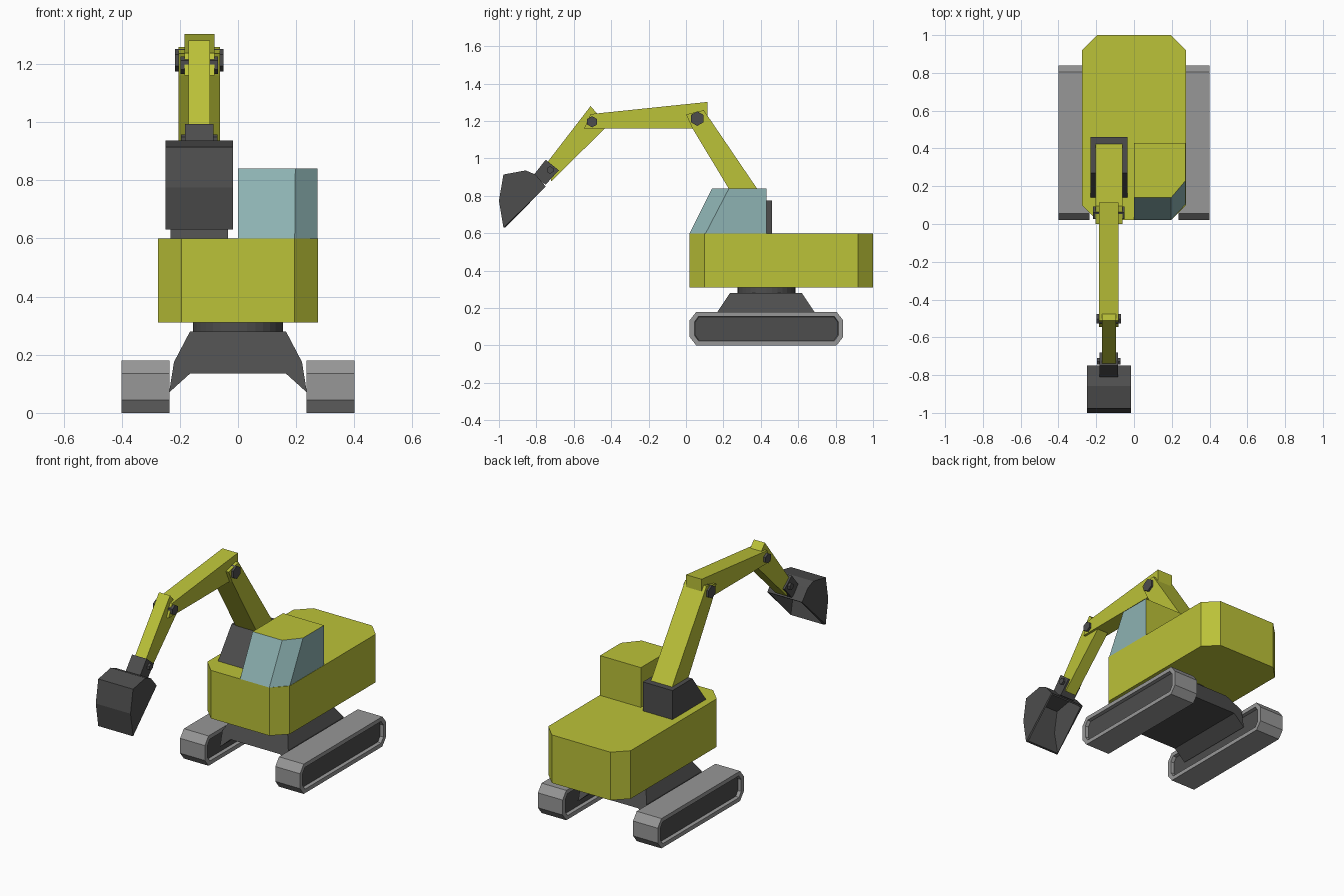
import bpy, bmesh, math

if "Cube" in bpy.data.objects:
    bpy.data.objects.remove(bpy.data.objects["Cube"], do_unlink=True)


def material(name, rgb):
    m = bpy.data.materials.new(name)
    m.use_nodes = True
    m.diffuse_color = (*rgb, 1)
    m.node_tree.nodes["Principled BSDF"].inputs["Base Color"].default_value = (*rgb, 1)
    return m


YELLOW = material("lime_yellow_paint", (0.50, 0.54, 0.04))
GLASS = material("blue_glass", (0.27, 0.45, 0.45))
GREY = material("track_grey", (0.31, 0.31, 0.31))
DARK = material("dark_metal", (0.075, 0.075, 0.075))


def loft(name, ring_a, ring_b, mats, edit=None):
    """Closed solid between two rings of 3D points; edit adjusts the mesh."""
    bm = bmesh.new()
    a = [bm.verts.new(p) for p in ring_a]
    b = [bm.verts.new(p) for p in ring_b]
    bm.faces.new(a)
    bm.faces.new(b)
    for i in range(len(a)):
        j = (i + 1) % len(a)
        bm.faces.new((a[i], a[j], b[j], b[i]))
    bmesh.ops.recalc_face_normals(bm, faces=bm.faces)
    bm.normal_update()
    if edit:
        edit(bm)
    mesh = bpy.data.meshes.new(name)
    bm.to_mesh(mesh)
    bm.free()
    for m in mats:
        mesh.materials.append(m)
    obj = bpy.data.objects.new(name, mesh)
    bpy.context.collection.objects.link(obj)
    return obj


def side_prism(name, profile, centre, width, mats, edit=None):
    """Side profile (y, z) given a width across x."""
    rings = [[(centre + s * width / 2, y, z) for y, z in profile] for s in (-1, 1)]
    return loft(name, *rings, mats, edit)


def mirrored(half):
    return half + [(-x, v) for x, v in reversed(half)]


# Tracks: chamfered loops with recessed dark side panels
def recess_sides(bm):
    sides = [f for f in bm.faces if abs(f.normal.x) > 0.9]
    for f in sides:
        bmesh.ops.inset_region(bm, faces=[f], thickness=0.027)
        bmesh.ops.inset_region(bm, faces=[f], thickness=0.004, depth=-0.02)
        f.material_index = 1


track = [(0.02, 0.045), (0.055, 0), (0.805, 0), (0.84, 0.045),
         (0.84, 0.135), (0.805, 0.18), (0.055, 0.18), (0.02, 0.135)]
for side, label in ((1, "left"), (-1, "right")):
    side_prism(label + "_track", track, side * 0.3175, 0.165, [GREY, DARK], recess_sides)

# Undercarriage: arched frame narrowing towards the turntable
frame = mirrored([(0.165, 0.28), (0.22, 0.175), (0.237, 0.07), (0.165, 0.135)])
loft("undercarriage",
     [(x, 0.235 if z > 0.2 else 0.165, z) for x, z in frame],
     [(x, 0.62 if z > 0.2 else 0.69, z) for x, z in frame], [DARK])

# Turntable
circle = [(0.155 * math.cos(i * math.tau / 32), 0.43 + 0.155 * math.sin(i * math.tau / 32))
          for i in range(32)]
loft("turntable", [(x, y, 0.27) for x, y in circle], [(x, y, 0.32) for x, y in circle], [DARK])

# Main body
plan = mirrored([(0.195, 0.02), (0.275, 0.10), (0.275, 0.92), (0.195, 1.0)])
loft("body", [(x, y, 0.31) for x, y in plan], [(x, y, 0.60) for x, y in plan], [YELLOW])


# Cab: glazed at the front, corner and outer side
def glaze(bm):
    for f in bm.faces:
        f.material_index = int(f.normal.y < -0.1 or f.normal.x > 0.5)


loft("cab",
     [(0, 0.02, 0.6), (0.195, 0.02, 0.6), (0.273, 0.10, 0.59), (0.273, 0.43, 0.59), (0, 0.43, 0.6)],
     [(0, 0.14, 0.84), (0.197, 0.14, 0.84), (0.273, 0.23, 0.84), (0.273, 0.43, 0.84), (0, 0.43, 0.84)],
     [YELLOW, GLASS], glaze)

# Digging arm, all on one centre line
ARM = -0.133
side_prism("boom_bracket", [(0.14, 0.6), (0.46, 0.6), (0.46, 0.775), (0.27, 0.775)],
           ARM, 0.197, [DARK])
side_prism("boom", [(0.0, 1.235), (0.035, 1.16), (0.30, 0.72), (0.43, 0.765), (0.095, 1.258)],
           ARM, 0.142, [YELLOW])
side_prism("upper_arm", [(-0.545, 1.16), (0.115, 1.16), (0.115, 1.302), (-0.51, 1.237)],
           ARM, 0.103, [YELLOW])
side_prism("lower_arm", [(-0.51, 1.28), (-0.42, 1.175), (-0.72, 0.877), (-0.745, 0.975)],
           ARM, 0.074, [YELLOW])
side_prism("bucket_mount", [(-0.75, 0.993), (-0.68, 0.937), (-0.75, 0.86), (-0.82, 0.905)],
           ARM, 0.097, [DARK])

# Hexagonal pivot pins
for name, y, z, radius, width in (("boom_pin", 0.06, 1.213, 0.039, 0.166),
                                  ("arm_pin", -0.502, 1.196, 0.03, 0.13),
                                  ("bucket_pin", -0.727, 0.938, 0.02, 0.125)):
    hexagon = [(y + radius * math.sin(k * math.tau / 6), z + radius * math.cos(k * math.tau / 6))
               for k in range(6)]
    side_prism(name, hexagon, ARM, width, [DARK])


# Bucket: open on the face turned down and back
def open_mouth(bm):
    mouth = max(bm.faces, key=lambda f: f.normal.y - f.normal.z)
    bmesh.ops.delete(bm, geom=[mouth], context="FACES_ONLY")


bucket = side_prism("bucket", [(-0.976, 0.914), (-0.857, 0.936), (-0.805, 0.914),
                               (-0.75, 0.85), (-0.976, 0.63), (-1.0, 0.775)],
                    ARM, 0.232, [DARK], open_mouth)
shell = bucket.modifiers.new("shell", "SOLIDIFY")
shell.thickness = 0.014
shell.offset = -1
